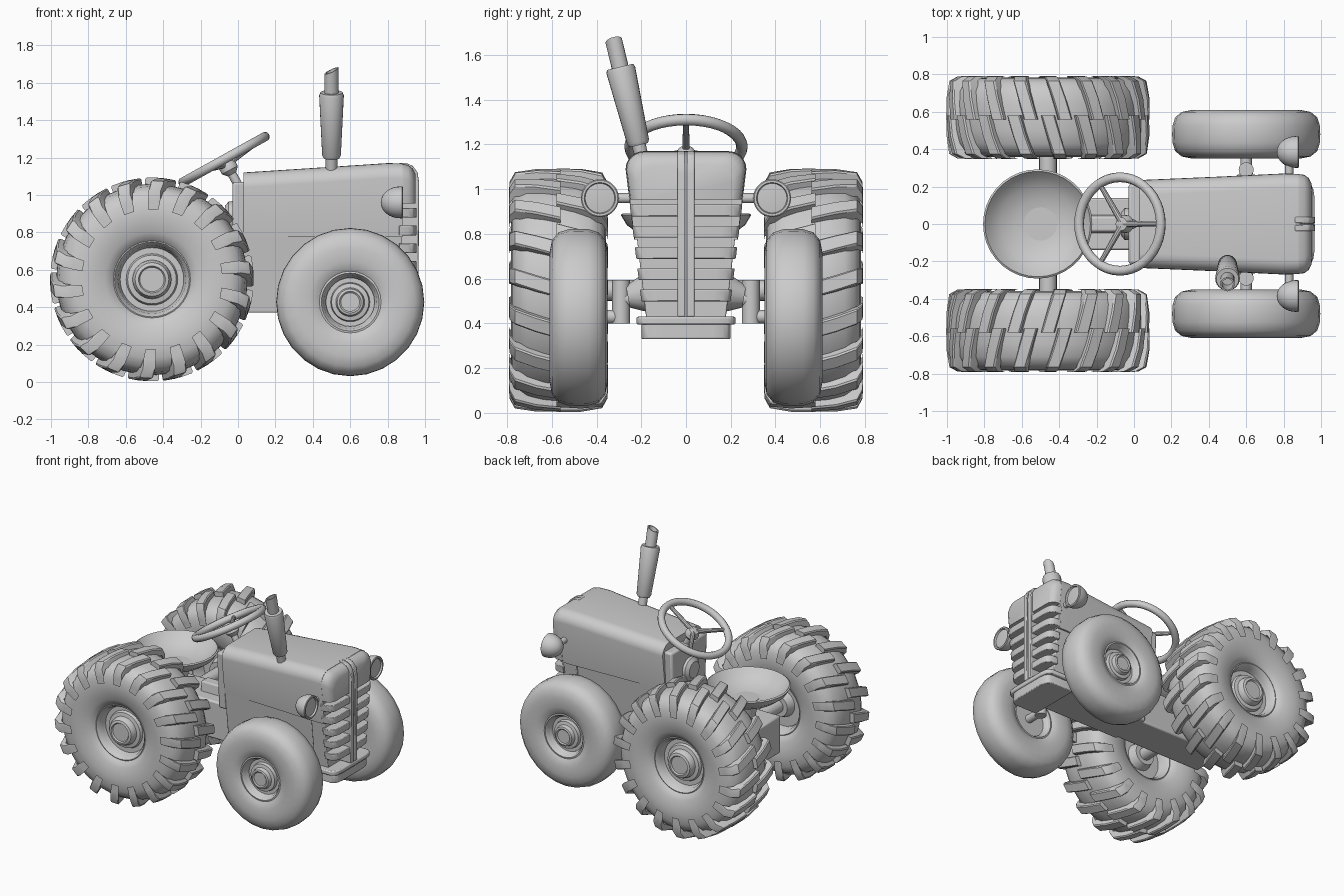
import bpy, bmesh, math
from mathutils import Vector

if "Cube" in bpy.data.objects:
    bpy.data.objects.remove(bpy.data.objects["Cube"])

def finish(name, bm, bevel=0, angle=35):
    bmesh.ops.remove_doubles(bm, verts=bm.verts, dist=1e-5)
    bmesh.ops.recalc_face_normals(bm, faces=bm.faces)
    me = bpy.data.meshes.new(name)
    bm.to_mesh(me)
    bm.free()
    ob = bpy.data.objects.new(name, me)
    bpy.context.collection.objects.link(ob)
    bpy.ops.object.select_all(action='DESELECT')
    ob.select_set(True)
    bpy.context.view_layer.objects.active = ob
    bpy.ops.object.shade_smooth_by_angle(angle=math.radians(angle))
    if bevel:
        m = ob.modifiers.new("bevel", 'BEVEL')
        m.width, m.segments = bevel, 2
    return ob

def add_loft(bm, rings, caps=True, closed=False):
    vs = [[bm.verts.new(p) for p in r] for r in rings]
    n = len(vs[0])
    pairs = list(zip(vs, vs[1:])) + ([(vs[-1], vs[0])] if closed else [])
    for a, b in pairs:
        for i in range(n):
            bm.faces.new((a[i], a[(i + 1) % n], b[(i + 1) % n], b[i]))
    if caps and not closed:
        bm.faces.new(vs[0])
        bm.faces.new(vs[-1])

def loft(name, rings, bevel=0):
    bm = bmesh.new()
    add_loft(bm, rings)
    return finish(name, bm, bevel)

def lathe(name, prof, origin, axis, seg=32, closed=False, angle=35):
    # prof holds (radius, distance along axis)
    q = Vector((0, 0, 1)).rotation_difference(Vector(axis).normalized())
    rings = [[Vector(origin) + q @ Vector((max(r, 1e-6) * math.cos(2 * math.pi * i / seg),
              max(r, 1e-6) * math.sin(2 * math.pi * i / seg), h)) for i in range(seg)] for r, h in prof]
    bm = bmesh.new()
    add_loft(bm, rings, False, closed)
    return finish(name, bm, angle=angle)

def rod(name, p, q, r, r2=None, seg=16):
    d = Vector(q) - Vector(p)
    return lathe(name, [(0, 0), (r, 0), (r2 or r, d.length), (0, d.length)], p, d, seg)

def box(name, x0, x1, w0, w1, z0, z1, bevel=0.01):
    return loft(name, [[(x0, -w, z), (x1, -w, z), (x1, w, z), (x0, w, z)]
                       for w, z in ((w0, z0), (w1, z1))], bevel)

def width(z):
    return 0.19 + 0.121 * (z - 0.42)

# hood and rounded nose
def section(x, hw, zt, zb, c=0.08):
    half = [(hw - 0.121 * (zt - c - zb), zb)]
    half += [(hw - c + c * math.cos(t), zt - c + c * math.sin(t))
             for t in [math.pi / 2 * k / 6 for k in range(7)]]
    return [(x, y, z) for y, z in half] + [(x, -y, z) for y, z in reversed(half)]

loft("hood", [section(0.03, 0.235, 1.12, 0.775), section(0.45, 0.253, 1.147, 0.775),
              section(0.80, 0.27, 1.17, 0.775), section(0.88, 0.268, 1.168, 0.775)])
loft("nose", [section(0.87, 0.268, 1.168, 0.955), section(0.91, 0.263, 1.16, 0.955),
              section(0.935, 0.245, 1.14, 0.955), section(0.95, 0.215, 1.11, 0.955)])

# grille slats, sill and centre bar
def plan(w, z, x0=0.86, x1=0.955):
    half = [(x0, w), (x1 - 0.045, w), (x1 - 0.02, w - 0.012), (x1 - 0.006, w - 0.035), (x1, w - 0.08)]
    return [(x, y, z) for x, y in half] + [(x, -y, z) for x, y in reversed(half)]

for k in range(5):
    z = 0.905 - 0.095 * k
    loft(f"grille_slat_{k + 1}", [plan(width(z - 0.026), z - 0.026), plan(width(z + 0.026), z + 0.026)], 0.004)
loft("grille_sill", [plan(0.222, 0.395, 0.72, 0.965), plan(0.222, 0.43, 0.72, 0.965)], 0.008)
loft("front_base", [plan(0.2, 0.33, 0.72), plan(0.2, 0.40, 0.72)], 0.006)
bar = [(0.86, 0.43), (0.965, 0.43), (0.968, 1.07), (0.96, 1.12), (0.935, 1.155), (0.90, 1.17), (0.86, 1.17)]
for s in (-1, 1):
    loft(f"grille_bar_{s}", [[(x, s * y, z) for x, z in bar] for y in (0.004, 0.038)], 0.005)
loft("grille_bar_core", [[(x - 0.008, y, z - 0.006) for x, z in bar] for y in (-0.01, 0.01)])

# body under the hood
box("radiator", 0.76, 0.875, 0.175, 0.245, 0.40, 1.0, 0.005)
box("engine_block", 0.03, 0.80, 0.155, 0.205, 0.37, 0.79, 0.008)
box("gearbox", -0.69, 0.06, 0.14, 0.14, 0.37, 0.65, 0.012)
box("transmission_tunnel", -0.28, 0.04, 0.05, 0.04, 0.64, 0.72)
box("dashboard", -0.03, 0.04, 0.19, 0.215, 0.64, 1.07, 0.015)
lathe("dash_pod", [(0, -0.07), (0.06, -0.07), (0.085, -0.05), (0.09, 0.02), (0, 0.02)],
      (0, 0, 0.88), (1, 0, 0), 24)

# seat
lathe("seat", [(0, 0.76), (0.12, 0.77), (0.21, 0.80), (0.265, 0.84), (0.292, 0.885), (0.282, 0.892),
               (0.25, 0.855), (0.2, 0.82), (0.12, 0.79), (0, 0.78)], (-0.515, 0, 0), (0, 0, 1), 36, angle=60)
rod("seat_post", (-0.5, 0, 0.63), (-0.5, 0, 0.79), 0.06, 0.09)

# steering wheel, spokes and column
tilt = math.radians(29)
c = Vector((-0.075, 0, 1.19))
n = Vector((-math.sin(tilt), 0, math.cos(tilt)))
u = Vector((math.cos(tilt), 0, math.sin(tilt)))
bpy.ops.mesh.primitive_torus_add(major_radius=0.25, minor_radius=0.026, major_segments=40,
                                 minor_segments=10, location=c, rotation=(0, -tilt, 0))
bpy.context.object.name = "steering_wheel"
bpy.ops.object.shade_smooth()
hub = c - n * 0.03
for k in range(3):
    a = 2 * math.pi * k / 3
    d = u * math.cos(a) + Vector((0, math.sin(a), 0))
    rod(f"steering_spoke_{k + 1}", hub, c + d * 0.245, 0.018, 0.013, 10)
lathe("steering_hub", [(0, 0.02), (0.035, 0.015), (0.048, -0.01), (0.048, -0.035), (0.026, -0.06), (0, -0.06)],
      hub, n, 20)
rod("steering_column", hub, hub - n * 0.24, 0.024)

# exhaust with a slanted, hollow tip
base = Vector((0.5, -0.185, 1.09))
ax = Vector((0, -0.234, 0.972))
rod("exhaust_pipe", base, base + ax * 0.15, 0.031)
lathe("exhaust_muffler", [(0, 0.11), (0.042, 0.11), (0.05, 0.125), (0.066, 0.455), (0.06, 0.47), (0, 0.47)],
      base, ax, 24)
tip = lathe("exhaust_tip", [(0.038, 0.44), (0.038, 0.59), (0.03, 0.59), (0.03, 0.48), (0, 0.48)], base, ax, 20)
for v in tip.data.vertices:
    if (v.co - base).dot(ax) > 0.57:
        v.co.z += 0.45 * (v.co.x - 0.5)

def tire_profile(half):
    return half + [(r, -y) for r, y in reversed(half) if y > 0]

rear_tire = tire_profile([(0.17, 0.10), (0.195, 0.15), (0.21, 0.172), (0.25, 0.195), (0.34, 0.212), (0.42, 0.207),
                          (0.47, 0.185), (0.498, 0.14), (0.51, 0.07), (0.512, 0)])
front_tire = tire_profile([(0.13, 0.07), (0.15, 0.095), (0.168, 0.113), (0.22, 0.127), (0.29, 0.13), (0.345, 0.119),
                           (0.38, 0.09), (0.394, 0.045), (0.396, 0)])
lug = [(0.222, 0.43, 0.13), (0.219, 0.485, 0.12), (0.195, 0.528, 0.1), (0.1, 0.543, 0.05), (-0.01, 0.545, 0.0)]

for s, side in ((-1, "right"), (1, "left")):
    rw = Vector((-0.46, s * 0.57, 0.548))
    fw = Vector((0.6, s * 0.48, 0.427))
    # rear wheel
    lathe(f"rear_tire_{side}", rear_tire, rw, (0, s, 0), 40, True, 40)
    lathe(f"rear_rim_{side}", [(0, 0.165), (0.065, 0.165), (0.072, 0.175), (0.09, 0.17), (0.1, 0.15), (0.104, 0.125),
          (0.13, 0.12), (0.138, 0.1), (0.175, 0.1), (0.182, 0.145), (0.2, 0.168), (0.208, 0.165), (0.208, -0.165),
          (0.2, -0.168), (0.18, -0.14), (0.17, -0.08), (0.1, -0.08), (0.08, -0.14), (0, -0.14)],
          rw, (0, s, 0), 32)
    # slanted lugs, staggered on the two halves of the tread
    bm = bmesh.new()
    for half in (-1, 1):
        for k in range(18):
            a0 = 2 * math.pi * (k + (0.5 if half > 0 else 0)) / 18
            rings = []
            for y, r, da in lug:
                a = a0 - half * da * 1.2
                pts = [(r - 0.055, 0.075), (r - 0.008, 0.068), (r, 0.055), (r, -0.055), (r - 0.008, -0.068),
                       (r - 0.055, -0.075)]
                rings.append([(rw.x + rr * math.sin(a + t), rw.y + s * half * y, rw.z + rr * math.cos(a + t))
                              for rr, t in [(q[0], -q[1]) for q in pts]])
            add_loft(bm, rings)
    finish(f"rear_tread_{side}", bm)
    # front wheel
    lathe(f"front_tire_{side}", front_tire, fw, (0, s, 0), 28, True, 40)
    lathe(f"front_rim_{side}", [(0, 0.115), (0.05, 0.115), (0.058, 0.122), (0.07, 0.118), (0.077, 0.09), (0.1, 0.085),
          (0.105, 0.06), (0.135, 0.06), (0.142, 0.095), (0.155, 0.112), (0.165, 0.11), (0.165, -0.11),
          (0.155, -0.112), (0.138, -0.06), (0.07, -0.06), (0, -0.06)], fw, (0, s, 0), 28)
    # front steering knuckle
    rod(f"kingpin_{side}", (0.6, s * 0.29, 0.40), (0.6, s * 0.29, 0.595), 0.04)
    rod(f"front_stub_axle_{side}", (0.6, s * 0.28, 0.43), (0.6, s * 0.44, 0.43), 0.03)
    rod(f"axle_bracket_{side}", (0.6, s * 0.15, 0.54), (0.6, s * 0.26, 0.52), 0.1, 0.05)
    # headlight
    dome = [(0.085 * math.sin(t), -0.105 * math.cos(t)) for t in [math.pi / 2 * i / 8 for i in range(9)]]
    lathe(f"headlight_{side}", dome + [(0.085, 0.01), (0.08, 0.014), (0.07, 0.014), (0.066, 0.002), (0, 0.008)],
          (0.868, s * 0.385, 0.96), (1, 0, 0), 28)
    rod(f"headlight_arm_{side}", (0.83, s * 0.24, 0.96), (0.83, s * 0.34, 0.96), 0.022)

# axles
rod("rear_axle", (-0.46, -0.5, 0.548), (-0.46, 0.5, 0.548), 0.047, seg=20)
rod("front_axle", (0.6, -0.29, 0.51), (0.6, 0.29, 0.51), 0.035)
